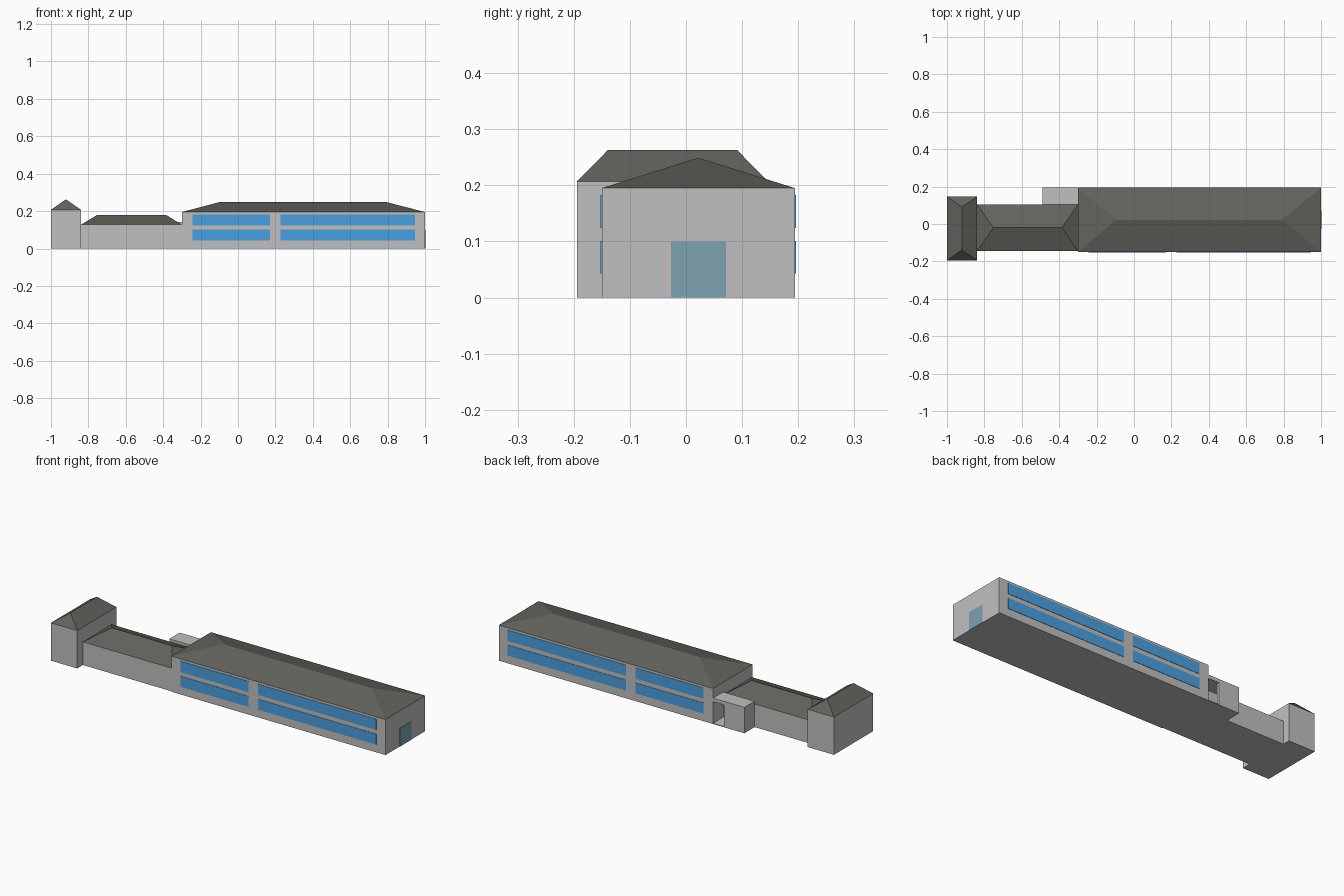
import bpy

if "Cube" in bpy.data.objects:
    bpy.data.objects.remove(bpy.data.objects["Cube"])


def material(name, rgb):
    m = bpy.data.materials.new(name)
    m.diffuse_color = (*rgb, 1.0)
    m.use_nodes = True
    m.node_tree.nodes["Principled BSDF"].inputs["Base Color"].default_value = m.diffuse_color
    return m


WALL = material("wall grey", (0.53, 0.53, 0.53))
ROOF = material("roof dark grey", (0.125, 0.125, 0.11))
GLASS = material("window blue", (0.07, 0.35, 0.75))
DOOR = material("door teal", (0.21, 0.37, 0.44))


def mesh(name, verts, faces, mat):
    me = bpy.data.meshes.new(name)
    me.from_pydata(verts, [], faces)
    me.materials.append(mat)
    me.update()
    ob = bpy.data.objects.new(name, me)
    bpy.context.collection.objects.link(ob)
    return ob


def box(name, x, y, z, mat):
    verts = [(a, b, c) for c in z for a, b in
             ((x[0], y[0]), (x[1], y[0]), (x[1], y[1]), (x[0], y[1]))]
    faces = [(3, 2, 1, 0), (4, 5, 6, 7), (0, 1, 5, 4),
             (1, 2, 6, 5), (2, 3, 7, 6), (3, 0, 4, 7)]
    return mesh(name, verts, faces, mat)


def hip_roof(name, x, y, eave, ridge_a, ridge_b, mat):
    """Hipped roof; the ridge runs from ridge_a to ridge_b along x or y."""
    verts = [(x[0], y[0], eave), (x[1], y[0], eave),
             (x[1], y[1], eave), (x[0], y[1], eave), ridge_a, ridge_b]
    if ridge_a[1] == ridge_b[1]:      # ridge along x
        faces = [(0, 1, 5, 4), (1, 2, 5), (2, 3, 4, 5), (3, 0, 4)]
    else:                             # ridge along y
        faces = [(0, 1, 4), (1, 2, 5, 4), (2, 3, 5), (3, 0, 4, 5)]
    return mesh(name, verts, faces + [(3, 2, 1, 0)], mat)


# Three wings: name, x range, y range, eave height, ridge ends
wings = [
    ("main_hall", (-0.30, 1.0), (-0.15, 0.194), 0.195,
     (-0.095, 0.022, 0.249), (0.79, 0.022, 0.249)),
    ("link_wing", (-0.84, -0.30), (-0.145, 0.105), 0.127,
     (-0.752, -0.02, 0.18), (-0.385, -0.02, 0.18)),
    ("end_tower", (-1.0, -0.84), (-0.194, 0.146), 0.207,
     (-0.92, -0.139, 0.263), (-0.92, 0.091, 0.263)),
]
for name, x, y, eave, a, b in wings:
    box(name + "_walls", x, y, (0, eave), WALL)
    hip_roof(name + "_roof", x, y, eave, a, b, ROOF)

# Window bands on both long sides of the hall
for side, y in (("front", (-0.152, -0.149)), ("back", (0.193, 0.196))):
    for row, z in (("lower", (0.043, 0.101)), ("upper", (0.124, 0.183))):
        for part, x in (("short", (-0.243, 0.17)), ("long", (0.228, 0.945))):
            box(f"window_{side}_{row}_{part}", x, y, z, GLASS)

# End door
box("end_door", (0.998, 1.002), (-0.027, 0.071), (0, 0.10), DOOR)

# Flat-roofed porch with an open doorway beside the hall
box("porch_roof", (-0.49, -0.30), (0.105, 0.194), (0.122, 0.142), WALL)
box("porch_side_wall", (-0.49, -0.445), (0.105, 0.194), (0, 0.122), WALL)
box("porch_back_wall", (-0.445, -0.365), (0.180, 0.194), (0, 0.122), WALL)
box("porch_floor", (-0.445, -0.30), (0.105, 0.194), (0, 0.004), WALL)
